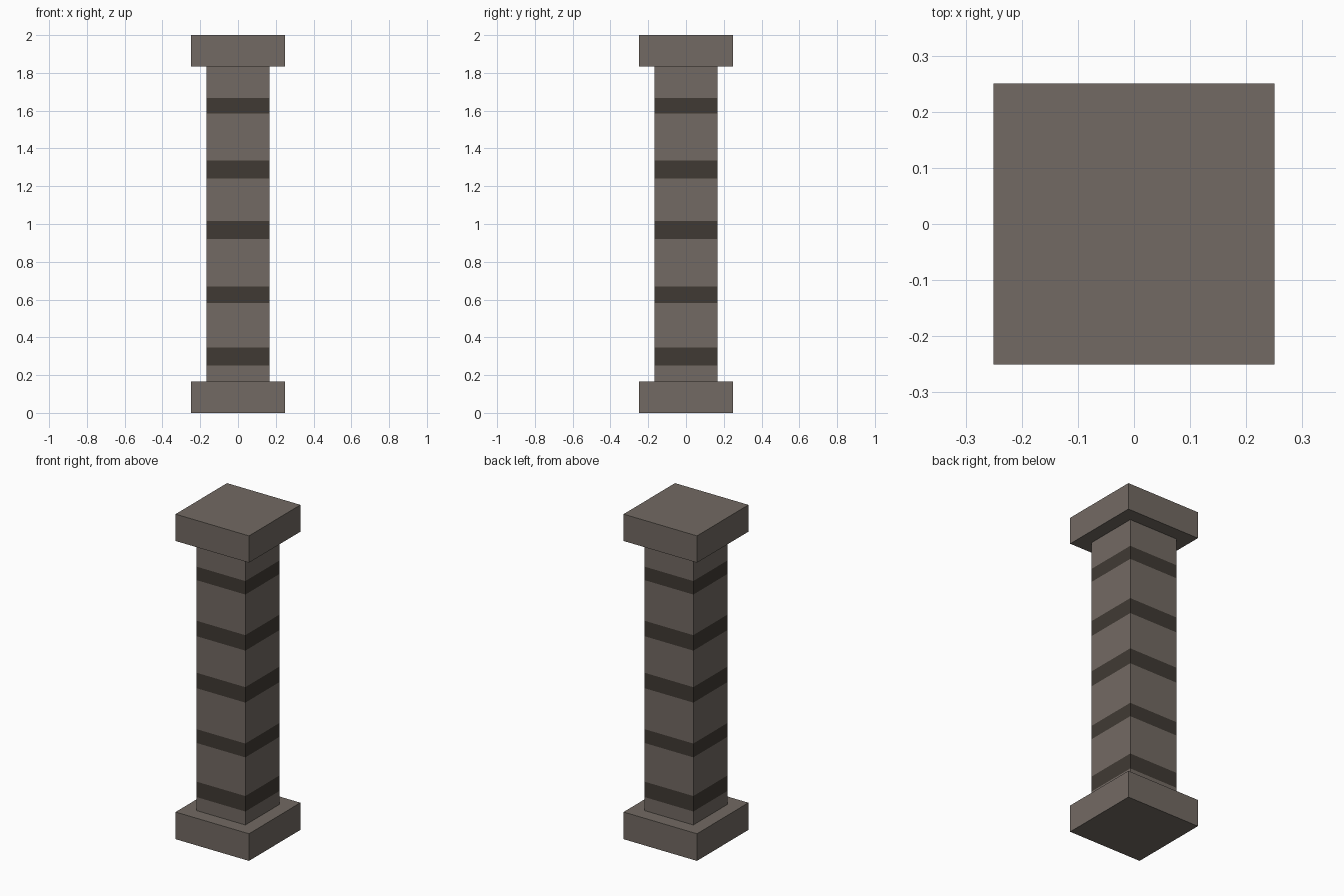
import bpy, bmesh
from mathutils import Matrix

cube = bpy.data.objects.get("Cube")
if cube:
    bpy.data.objects.remove(cube, do_unlink=True)


def material(name, rgb):
    mat = bpy.data.materials.new(name)
    mat.use_nodes = True
    mat.diffuse_color = (*rgb, 1)
    bsdf = next(n for n in mat.node_tree.nodes if n.type == 'BSDF_PRINCIPLED')
    bsdf.inputs["Base Color"].default_value = (*rgb, 1)
    return mat


stone = material("warm_grey_stone", (0.171, 0.144, 0.125))
dark = material("dark_band", (0.051, 0.042, 0.034))


def block(name, half, z0, z1, bands=()):
    """Square block; each (low, high) band is cut in and coloured dark."""
    bm = bmesh.new()
    bmesh.ops.create_cube(bm, size=1)
    bm.transform(Matrix.Translation((0, 0, (z0 + z1) / 2))
                 @ Matrix.Diagonal((2 * half, 2 * half, z1 - z0, 1)))
    for z in (z for band in bands for z in band):
        bmesh.ops.bisect_plane(bm, geom=bm.verts[:] + bm.edges[:] + bm.faces[:],
                               plane_co=(0, 0, z), plane_no=(0, 0, 1))
    for face in bm.faces:
        z = face.calc_center_median().z
        face.material_index = int(any(lo < z < hi for lo, hi in bands))
    mesh = bpy.data.meshes.new(name)
    bm.to_mesh(mesh)
    bm.free()
    mesh.materials.append(stone)
    if bands:
        mesh.materials.append(dark)
    obj = bpy.data.objects.new(name, mesh)
    bpy.context.collection.objects.link(obj)
    return obj


# Plinth, banded shaft and capital
block("base", 0.25, 0, 0.167)
block("shaft", 0.167, 0.167, 1.835,
      [(0.25, 0.345), (0.583, 0.668), (0.92, 1.015), (1.24, 1.335), (1.585, 1.668)])
block("capital", 0.25, 1.835, 2)
